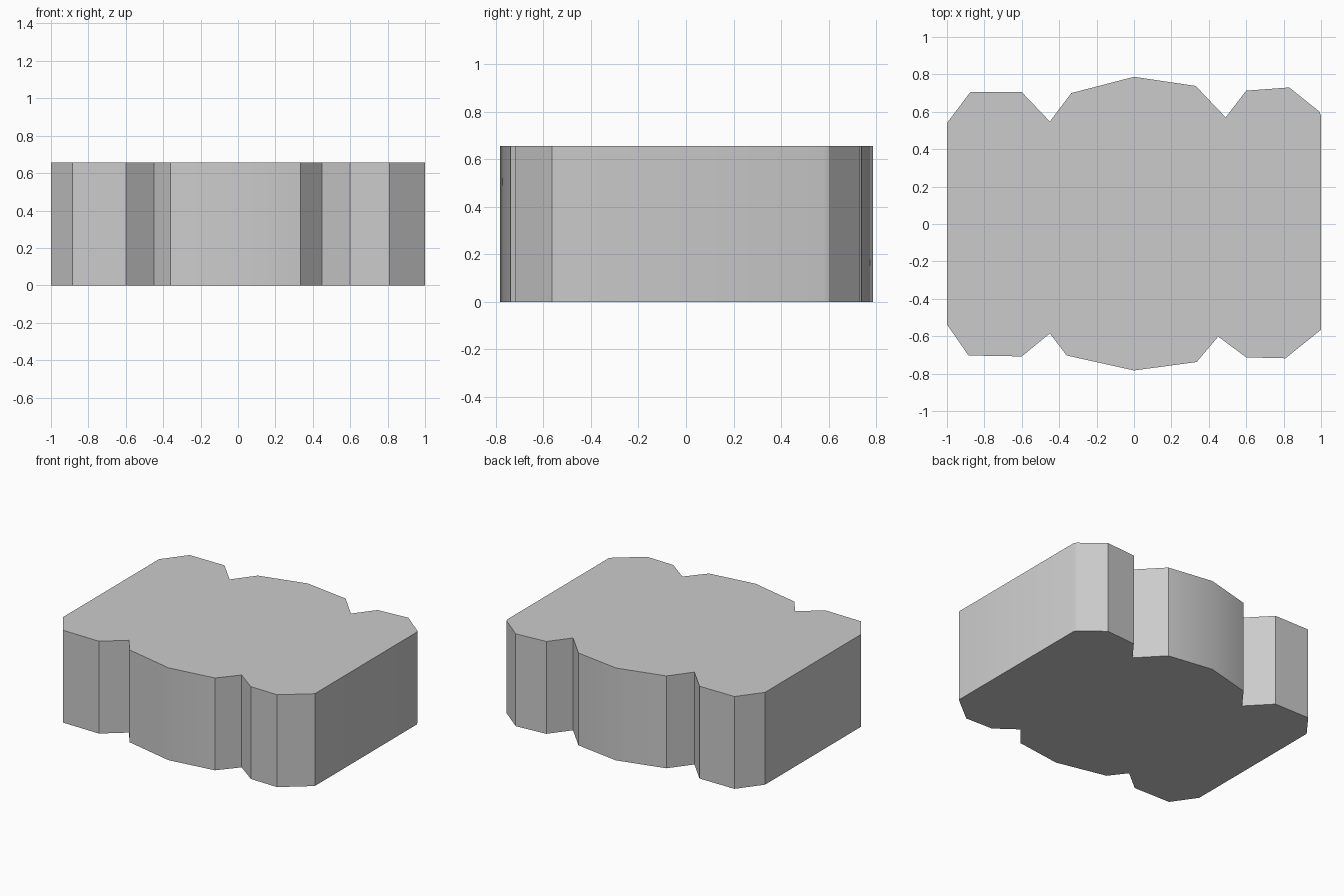
import bpy, bmesh, math

if "Cube" in bpy.data.objects:
    bpy.data.objects.remove(bpy.data.objects["Cube"])

HEIGHT = 0.657

# Outline seen from above: back edge left to right, then front edge right to left
back = [(-1, 0.54), (-0.875, 0.705), (-0.6, 0.705), (-0.45, 0.548), (-0.335, 0.70),
        (0, 0.787), (0.33, 0.738), (0.49, 0.57), (0.6, 0.713), (0.83, 0.73),
        (0.99, 0.602), (1, 0.58)]
front = [(1, -0.565), (0.81, -0.718), (0.6, -0.713), (0.45, -0.602), (0.335, -0.738),
         (0, -0.783), (-0.36, -0.703), (-0.45, -0.585), (-0.6, -0.708),
         (-0.885, -0.703), (-1, -0.537)]

# Notched block: fill the outline and extrude it upwards
bm = bmesh.new()
base = bm.faces.new([bm.verts.new((x, y, 0)) for x, y in back + front])
top = bmesh.ops.extrude_face_region(bm, geom=[base], use_keep_orig=True)
bmesh.ops.translate(bm, vec=(0, 0, HEIGHT),
                    verts=[g for g in top["geom"] if isinstance(g, bmesh.types.BMVert)])
bmesh.ops.recalc_face_normals(bm, faces=bm.faces)
mesh = bpy.data.meshes.new("notched_block")
bm.to_mesh(mesh)
bm.free()

block = bpy.data.objects.new("notched_block", mesh)
bpy.context.collection.objects.link(block)
bpy.context.view_layer.objects.active = block
block.select_set(True)
bpy.ops.object.shade_smooth_by_angle(angle=math.radians(26))
